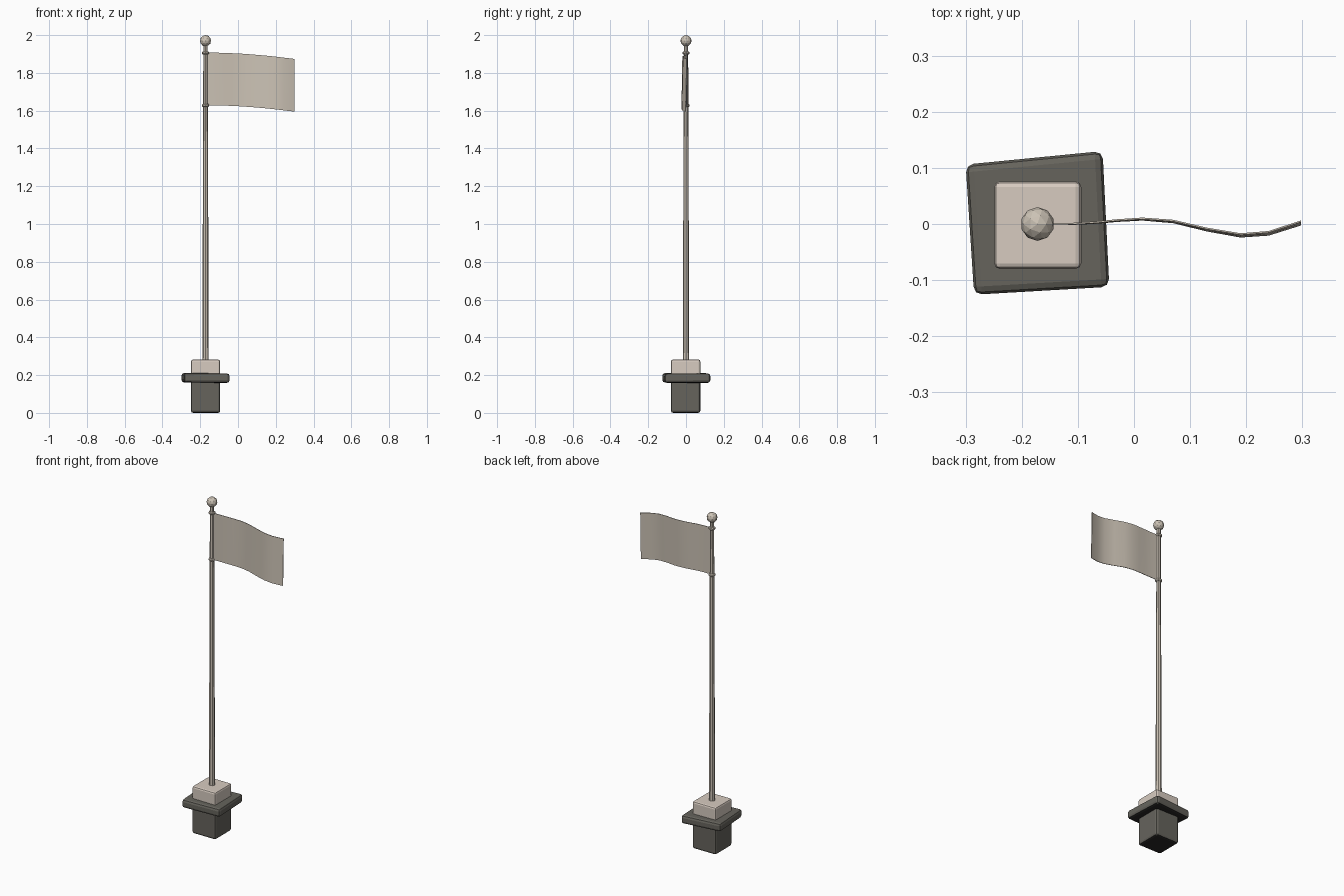
import bpy, bmesh, math
from mathutils import Vector

if "Cube" in bpy.data.objects:
    bpy.data.objects.remove(bpy.data.objects["Cube"])

PX = -0.172  # pole axis


def material(name, rgb):
    m = bpy.data.materials.new(name)
    m.diffuse_color = (*rgb, 1)
    m.use_nodes = True
    m.node_tree.nodes["Principled BSDF"].inputs["Base Color"].default_value = m.diffuse_color
    return m


STONE = material("pale stone", (0.68, 0.60, 0.53))
DARK = material("dark stone", (0.132, 0.126, 0.108))
UNDER = material("black underside", (0.02, 0.019, 0.018))
CLOTH = material("cloth and pole", (0.60, 0.54, 0.46))


def finish(name, bm, mat, smooth=False):
    bmesh.ops.recalc_face_normals(bm, faces=bm.faces)
    me = bpy.data.meshes.new(name)
    bm.to_mesh(me)
    bm.free()
    me.materials.append(mat)
    for p in me.polygons:
        p.use_smooth = smooth
    ob = bpy.data.objects.new(name, me)
    bpy.context.collection.objects.link(ob)
    return ob


def slab(name, corners, z0, z1, mat, bevel, tilt=0.0):
    """Bevelled prism over a four-cornered outline."""
    bm = bmesh.new()
    low, high = [[bm.verts.new((x, y, z + tilt * (x - PX))) for x, y in corners]
                 for z in (z0, z1)]
    bm.faces.new(low)
    bm.faces.new(high)
    for i in range(4):
        j = (i + 1) % 4
        bm.faces.new((low[i], low[j], high[j], high[i]))
    bmesh.ops.recalc_face_normals(bm, faces=bm.faces)
    bmesh.ops.bevel(bm, geom=bm.edges[:], offset=bevel, segments=2,
                    profile=0.5, affect='EDGES')
    return finish(name, bm, mat)


def lathe(name, profile, sides, mat):
    """Capped turned part round the pole axis."""
    bm = bmesh.new()
    rings = [[bm.verts.new((PX + r * math.cos(2 * math.pi * i / sides),
                            r * math.sin(2 * math.pi * i / sides), z))
              for i in range(sides)] for r, z in profile]
    for a, b in zip(rings, rings[1:]):
        for i in range(sides):
            j = (i + 1) % sides
            bm.faces.new((a[i], a[j], b[j], b[i]))
    bm.faces.new(rings[0])
    bm.faces.new(rings[-1])
    return finish(name, bm, mat)


# Base blocks and the skewed collar, dark ones with a black underside
square = [(-0.249, -0.080), (-0.094, -0.080), (-0.094, 0.076), (-0.249, 0.076)]
base = slab("base_block", square, 0.0, 0.19, DARK, 0.012)
collar = slab("collar", [(-0.285, -0.126), (-0.044, -0.112), (-0.056, 0.130),
                         (-0.300, 0.106)], 0.160, 0.210, DARK, 0.014, -0.01)
for ob in (base, collar):
    ob.data.materials.append(UNDER)
    for p in ob.data.polygons:
        p.material_index = int(p.normal.z < -0.9)
slab("top_block", square, 0.17, 0.282, STONE, 0.010)

# Tapered pole, rings and ball
lathe("pole", [(0.017, 0.27), (0.0115, 1.955)], 8, CLOTH)
for n, z in (("upper_ring", 1.906), ("lower_ring", 1.628)):
    lathe(n, [(0.014, z - 0.008), (0.019, z - 0.004),
              (0.019, z + 0.004), (0.014, z + 0.008)], 8, CLOTH)
bm = bmesh.new()
bmesh.ops.create_icosphere(bm, subdivisions=2, radius=0.030)
bmesh.ops.translate(bm, verts=bm.verts[:], vec=Vector((PX, 0, 1.970)))
finish("ball", bm, CLOTH)

# Waving flag: x, y, droop at each column; the lower hem leans forward
columns = [(-0.168, 0.0, 0.0), (-0.12, 0.0, 0.0), (-0.07, 0.003, 0.001),
           (-0.03, 0.007, 0.003), (0.015, 0.010, 0.005), (0.07, 0.006, 0.009),
           (0.13, -0.008, 0.014), (0.19, -0.018, 0.020), (0.24, -0.014, 0.026),
           (0.298, 0.005, 0.033)]
bm = bmesh.new()
T = 0.0015
grid = []
for x, y, d in columns:
    lean = 0.006 * (x - PX) / 0.47
    loop = [(T, 1.907, 0), (T, 1.768, 0.5), (T, 1.628, 1),
            (-T, 1.628, 1), (-T, 1.768, 0.5), (-T, 1.907, 0)]
    grid.append([bm.verts.new((x, y + t - lean * k, z - d)) for t, z, k in loop])
for a, b in zip(grid, grid[1:]):
    for i in range(6):
        j = (i + 1) % 6
        bm.faces.new((a[i], a[j], b[j], b[i]))
bm.faces.new(grid[0])
bm.faces.new(grid[-1])
flag = finish("flag", bm, CLOTH)
bpy.context.view_layer.objects.active = flag
flag.select_set(True)
bpy.ops.object.shade_smooth_by_angle(angle=math.radians(40))
